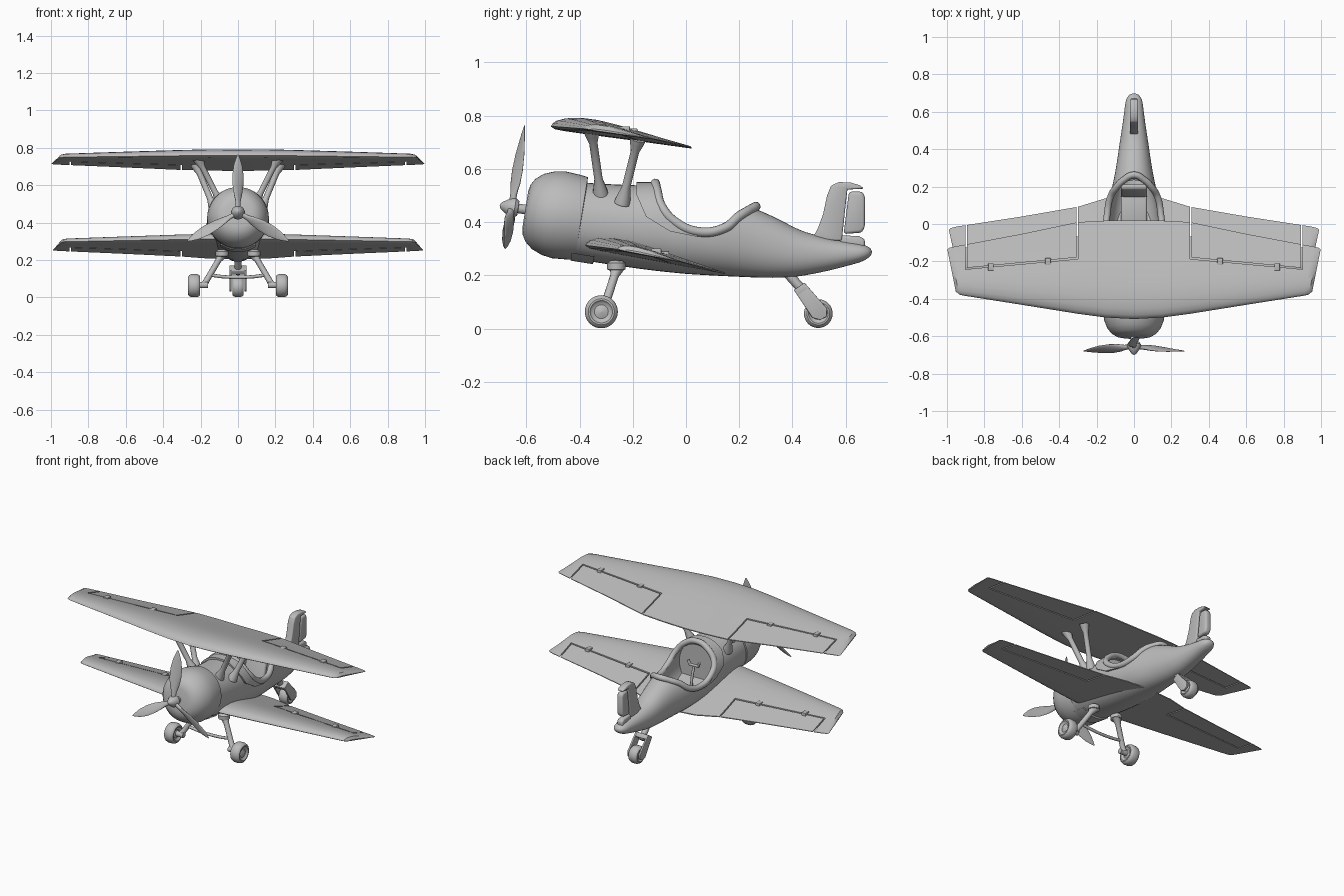
import bpy, bmesh, math
from mathutils import Matrix, Vector

if "Cube" in bpy.data.objects:
    bpy.data.objects.remove(bpy.data.objects["Cube"])

grey = bpy.data.materials.new("plain grey")
grey.use_nodes = True
grey.diffuse_color = (0.5, 0.5, 0.5, 1)
grey.node_tree.nodes["Principled BSDF"].inputs["Base Color"].default_value = grey.diffuse_color
parts = []


def add(name, data):
    obj = bpy.data.objects.new(name, data)
    bpy.context.collection.objects.link(obj)
    if not data.materials:
        data.materials.append(grey)
    parts.append(obj)
    return obj


def finish(name, bm):
    bmesh.ops.recalc_face_normals(bm, faces=bm.faces)
    mesh = bpy.data.meshes.new(name)
    bm.to_mesh(mesh)
    bm.free()
    return add(name, mesh)


def loft(name, rings, matrix=Matrix()):
    bm = bmesh.new()
    loops = [[bm.verts.new(matrix @ Vector(p)) for p in ring] for ring in rings]
    n = len(loops[0])
    for a, b in zip(loops, loops[1:]):
        for i in range(n):
            bm.faces.new((a[i], a[(i + 1) % n], b[(i + 1) % n], b[i]))
    bm.faces.new(loops[0])
    bm.faces.new(loops[-1])
    return finish(name, bm)


def lathe(name, profile, matrix, start=0, span=math.tau, n=36):
    """Rings of (distance along y, radius)."""
    return loft(name, [[(r * math.cos(start + span * i / n), s, r * math.sin(start + span * i / n))
                        for i in range(n)] for s, r in profile], matrix)


def prism(name, outline, low, high, place, bevel=0):
    obj = loft(name, [[place(a, b, d) for a, b in outline] for d in (low, high)])
    return modify(obj, "BEVEL", width=bevel, segments=3, limit_method="ANGLE") if bevel else obj


def modify(obj, kind, **settings):
    mod = obj.modifiers.new(kind.lower(), kind)
    for key, value in settings.items():
        setattr(mod, key, value)
    mesh = bpy.data.meshes.new_from_object(obj.evaluated_get(bpy.context.evaluated_depsgraph_get()))
    obj.modifiers.clear()
    obj.data = mesh
    return obj


def cut(obj, cutter, operation="DIFFERENCE", keep=False):
    modify(obj, "BOOLEAN", object=cutter, operation=operation, solver="EXACT")
    if not keep:
        discard(cutter)


def discard(obj):
    parts.remove(obj)
    bpy.data.objects.remove(obj)


def tube(name, points, radius, radii=None, cyclic=False, smooth=False):
    curve = bpy.data.curves.new(name, "CURVE")
    curve.dimensions = "3D"
    curve.bevel_depth, curve.bevel_resolution, curve.use_fill_caps = radius, 4, True
    line = curve.splines.new("BEZIER")
    line.bezier_points.add(len(points) - 1)
    for i, (bp, co) in enumerate(zip(line.bezier_points, points)):
        bp.co, bp.radius = co, radii[i] if radii else 1
        bp.handle_left_type = bp.handle_right_type = "AUTO" if smooth else "VECTOR"
    line.use_cyclic_u = cyclic
    temp = add(name + " path", curve)
    mesh = bpy.data.meshes.new_from_object(temp.evaluated_get(bpy.context.evaluated_depsgraph_get()))
    discard(temp)
    return add(name, mesh)


def strut(name, a, b, radius, foot=1.9, head=1.9):
    a, b = Vector(a), Vector(b)
    return tube(name, [a.lerp(b, t) for t in (0, .1, .25, .8, .92, 1)], radius,
                (foot, foot * .85, 1, 1, head * .85, head))


def side_place(y, z, x):
    return (x, y, z)


def top_place(x, y, z):
    return (x, y, z)


# Fuselage shape: y, half width, bottom, top
STATIONS = [(-.45, .148, .268, .556), (-.35, .15, .25, .545), (-.18, .153, .225, .537), (-.1, .153, .215, .54),
            (0, .15, .205, .52), (.12, .135, .198, .49), (.25, .105, .192, .455), (.34, .09, .19, .415),
            (.43, .077, .196, .367), (.54, .06, .218, .336), (.65, .046, .247, .318), (.75, .03, .28, .305)]
POWER = 2.15


def station(y):
    def linear(v):
        for a, b in zip(STATIONS, STATIONS[1:]):
            if v <= b[0]:
                t = max(0, (v - a[0]) / (b[0] - a[0]))
                return [p + (q - p) * t for p, q in zip(a[1:], b[1:])]
        return STATIONS[-1][1:]
    samples = [linear(y + k * .015) for k in range(-2, 3)]
    return [sum(c) / 5 for c in zip(*samples)]


def body_ring(y, inset=0, scale=1, n=40):
    w, low, high = station(y)
    mid, w, h = (low + high) / 2, (w - inset) * scale, ((high - low) / 2 - inset) * scale
    ring = []
    for i in range(n):
        c, s = math.cos(math.tau * i / n), math.sin(math.tau * i / n)
        ring.append((math.copysign(abs(c) ** (2 / POWER), c) * w, y,
                     mid + math.copysign(abs(s) ** (2 / POWER), s) * h))
    return ring


def body_loft(name, start, end, inset=0, tip=()):
    steps = max(8, int((end - start) * 40))
    rings = [body_ring(start + (end - start) * i / steps, inset) for i in range(steps + 1)]
    return loft(name, rings + [body_ring(y, inset, k) for y, k in tip])


fuselage = body_loft("fuselage", -.43, .65, 0, ((.67, .93), (.685, .75), (.694, .5), (.698, .15)))

# Cockpit opening, coaming and padded rim
RIM = [(.255, .455), (.235, .443), (.2, .422), (.145, .378), (.05, .363), (-.04, .4), (-.09, .455), (-.11, .52),
       (-.115, .548)]
opening = prism("opening cutter", RIM + [(-.115, .8), (.255, .8)], -.4, .4, side_place)
cut(fuselage, opening)
scoop = body_loft("scoop cutter", -.13, .235, .016)
cut(fuselage, scoop, keep=True)
coaming = body_loft("cockpit_coaming", -.25, .1, -.012)
band = prism("band cutter", [(-.19, .7), (-.185, .5), (-.15, .42), (-.06, .365), (.04, .345)] + RIM[4:]
             + [(-.115, .7)], -.4, .4, side_place)
cut(coaming, band, "INTERSECT")
cut(coaming, scoop)


def rim_x(y, z):
    w, low, high = station(y)
    t = abs(z - (low + high) / 2) / ((high - low) / 2)
    return w * max(0, 1 - t ** POWER) ** (1 / POWER)


half = [(rim_x(y, z), y, z) for y, z in RIM[1:-1]]
tube("cockpit_rim", [(0, .262, .458)] + half + [(0, -.115, .545)] + [(-x, y, z) for x, y, z in reversed(half)],
     .018, cyclic=True, smooth=True)
prism("seat_back", [(.13, .22), (.17, .22), (.215, .42), (.185, .42)], -.07, .07, side_place, .012)
prism("seat_cushion", [(.0, .23), (.15, .23), (.15, .28), (.0, .28)], -.07, .07, side_place, .012)
tube("control_stick", [(0, -.05, .22), (0, -.06, .33), (0, -.08, .4)], .008, smooth=True)
tube("control_grip", [(-.04, -.08, .43), (-.03, -.08, .405), (.03, -.08, .405), (.04, -.08, .43)], .009)

# Engine cowl, propeller and spinner share one tilted axis
AXIS = Matrix.Translation((0, -.655, .455)) @ Matrix.Rotation(math.radians(-9), 4, "X")
lathe("engine_cowl", [(.052, .002), (.052, .07), (.057, .095), (.072, .12), (.1, .143), (.14, .159), (.18, .165),
                      (.235, .161), (.265, .157), (.267, .14)], AXIS, n=48)
lathe("cowl_chin", [(.25, .14), (.25, .163), (.335, .163), (.337, .14)], AXIS, math.radians(235),
      math.radians(72))
lathe("propeller_shaft", [(-.01, .018), (.06, .018)], AXIS)
lathe("propeller_hub", [(-.045, .002), (-.04, .012), (-.02, .026), (0, .036), (.012, .037), (.025, .028),
                        (.027, .002)], AXIS)
BLADE = [(.015, .013, .012), (.055, .015, .011), (.09, .026, .009), (.14, .034, .007), (.2, .034, .005),
         (.255, .024, .004), (.295, .01, .003), (.312, .002, .001)]
for k in range(3):
    rings = []
    for r, chord, thick in BLADE:
        twist = math.radians(50 - 110 * r)
        ring = []
        for i in range(16):
            c, s = chord * math.cos(math.tau * i / 16), thick * math.sin(math.tau * i / 16)
            ring.append((c * math.cos(twist) - s * math.sin(twist), c * math.sin(twist) + s * math.cos(twist), r))
        rings.append(ring)
    loft(f"propeller_blade_{k + 1}", rings, AXIS @ Matrix.Rotation(math.tau * k / 3, 4, "Y"))

# Wings: outline from root to tip as x, leading y, trailing y, thickness, tip sweep
FOIL = [(0, 0), (.012, .25), (.04, .5), (.1, .77), (.2, .97), (.32, 1), (.45, .88), (.6, .67), (.8, .36), (1, .08),
        (1, -.04), (.6, -.1), (.3, -.16), (.1, -.18), (.03, -.15)]


def wing(name, outline, slope, trail_y, trail_z, groove):
    def chord_z(x, y):
        return trail_z + slope * (trail_y - y) + .012 * abs(x)
    rings = []
    for sign, rows in ((-1, outline[::-1]), (1, outline[1:])):
        for x, lead, trail, thick, sweep in rows:
            ring = []
            for t, h in FOIL:
                px, y = x + sweep * t, lead + (trail - lead) * t
                ring.append((sign * px, y, chord_z(px, y) + h * thick))
            rings.append(ring)
    obj = loft(name, rings)
    # Aileron gaps and hinges
    g, (inner_y, outer_y) = .008, groove
    for sign, side in ((-1, "right"), (1, "left")):
        path = [(.3, .3), (.3, inner_y), (.9, outer_y), (.9, .3), (.9 - g, .3), (.9 - g, outer_y + g),
                (.3 + g, inner_y + g), (.3 + g, .3)]
        cut(obj, prism("gap cutter", [(sign * x, y) for x, y in path], -.1, 1, top_place))
        for i, x in enumerate((.46, .765)):
            y = inner_y + (outer_y - inner_y) * (x - .3) / .6
            z = chord_z(x, y)
            prism(f"{name}_{side}_hinge_{i + 1}", [(sign * x + a * .015, y + b * .019) for a, b in
                  ((-1, -1), (1, -1), (1, 1), (-1, 1))], z, z + .034, top_place, .003)


wing("upper_wing", [(0, -.508, .02, .05, 0), (.15, -.5, .018, .05, 0), (.3, -.48, .01, .047, 0),
                    (.6, -.432, -.053, .038, 0), (.91, -.383, -.12, .027, .045), (.935, -.377, -.126, .022, .05),
                    (.953, -.36, -.135, .006, .045)], .152, .02, .678, (-.187, -.242))
wing("lower_wing", [(0, -.385, .15, .05, 0), (.16, -.375, .135, .05, 0), (.3, -.355, .092, .046, 0),
                    (.6, -.31, .04, .037, 0), (.905, -.262, -.014, .027, .045), (.93, -.257, -.022, .022, .05),
                    (.945, -.24, -.03, .006, .045)], .2, .14, .207, (-.067, -.125))

# Tail fin and rudder
prism("tail_fin", [(.47, .33), (.495, .375), (.515, .43), (.53, .5), (.545, .537), (.575, .55), (.62, .548),
                   (.655, .537), (.668, .525), (.606, .522), (.585, .33)], -.022, .022, side_place, .013)
prism("rudder", [(.592, .355), (.612, .514), (.664, .514), (.673, .49), (.672, .38), (.66, .36)], -.02, .02,
      side_place, .012)
prism("rudder_post", [(.58, .3), (.58, .35), (.65, .347), (.672, .335), (.672, .3)], -.02, .02, side_place, .01)

# Wing struts, landing legs and main wheels
WHEEL = [(-.031, .002), (-.022, .026), (-.025, .036), (-.032, .042), (-.032, .049), (-.026, .057), (-.014, .062),
         (.014, .062), (.026, .057), (.032, .049), (.032, .042), (.025, .036), (.022, .026), (.031, .002)]
TURN = Matrix.Rotation(math.radians(90), 4, "Z")
for sign, side in ((-1, "right"), (1, "left")):
    strut(f"{side}_front_wing_strut", (sign * .09, -.32, .5), (sign * .215, -.355, .745), .016)
    strut(f"{side}_rear_wing_strut", (sign * .125, -.24, .47), (sign * .225, -.18, .712), .016)
    strut(f"{side}_landing_leg", (sign * .08, -.255, .24), (sign * .18, -.31, .07), .016, 1.9, 1.2)
    lathe(f"{side}_leg_foot", [(-.02, .02), (-.014, .034), (.01, .034), (.02, .02)],
          Matrix.Translation((sign * .085, -.262, .236)) @ Matrix.Rotation(math.radians(90), 4, "X"))
    tube(f"{side}_axle", [(sign * .16, -.318, .066), (sign * .23, -.318, .066)], .017)
    lathe(f"{side}_wheel", WHEEL, Matrix.Translation((sign * .234, -.318, .063)) @ TURN)
tube("leg_crossbar", [(-.15, -.295, .12), (-.07, -.295, .11), (.07, -.295, .11), (.15, -.295, .12)], .009,
     smooth=True)

# Tail wheel with forked yoke
tube("tail_strut", [(0, .37, .22), (0, .45, .13)], .018)
prism("tail_yoke", [(.405, .145), (.445, .172), (.462, .148), (.422, .121)], -.046, .046, side_place, .005)
for sign, side in ((-1, "right"), (1, "left")):
    prism(f"{side}_tail_fork", [(.405, .145), (.445, .172), (.53, .075), (.528, .045), (.505, .032), (.475, .04)],
          sign * .046, sign * .034, side_place, .003)
lathe("tail_wheel", [(s * .95, r * .87) for s, r in WHEEL], Matrix.Translation((0, .497, .056)) @ TURN)

# Smooth shading with crisp edges
bpy.ops.object.select_all(action="DESELECT")
for obj in parts:
    obj.select_set(True)
bpy.context.view_layer.objects.active = parts[0]
bpy.ops.object.shade_smooth_by_angle(angle=math.radians(35))
